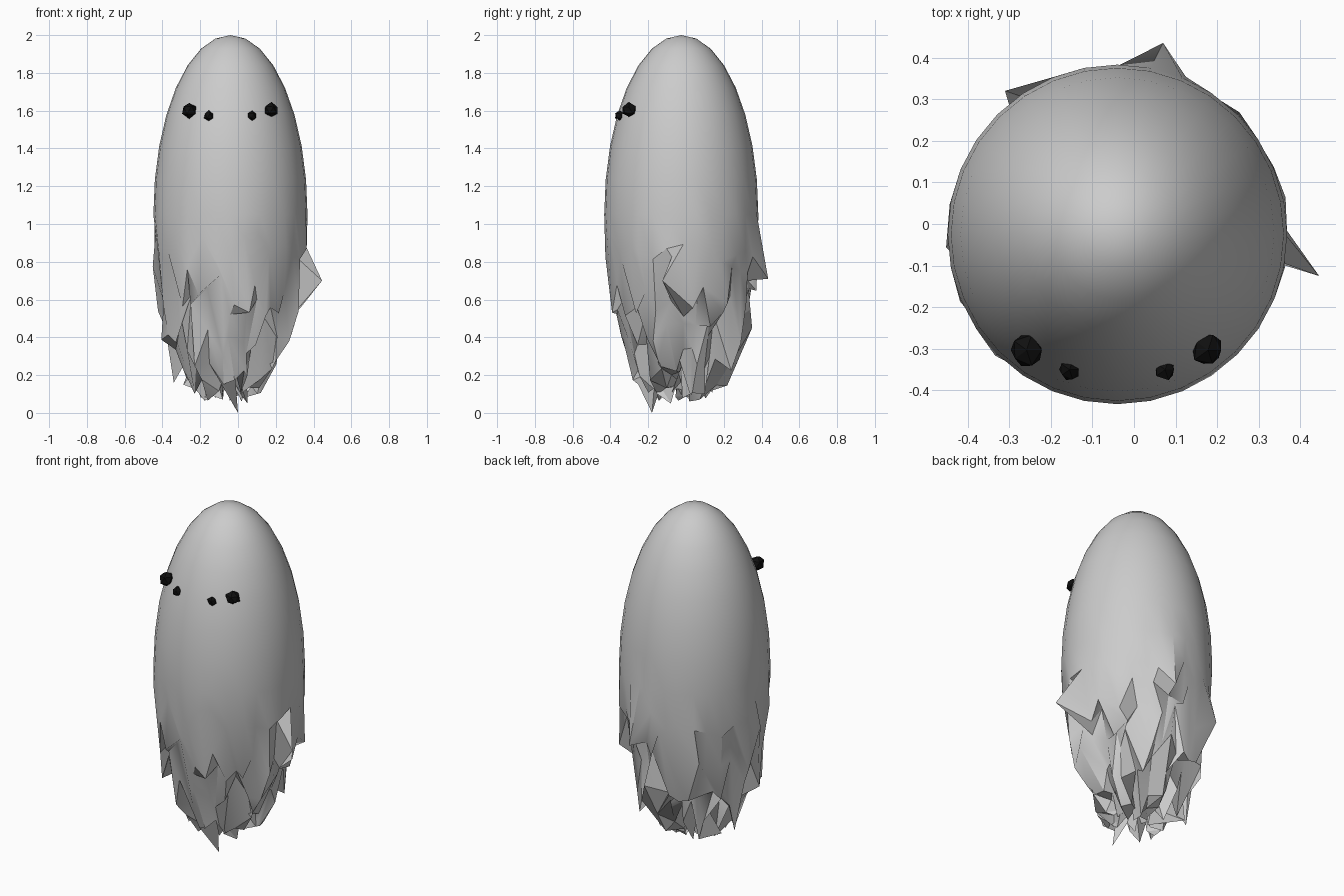
import bpy, bmesh, math, random
from mathutils import Vector

if "Cube" in bpy.data.objects:
    bpy.data.objects.remove(bpy.data.objects["Cube"])

random.seed(5)
CX, CY, CZ = -0.04, -0.025, 1.05      # body centre
R, RZ = 0.408, 0.95                   # body radius and half height


def finish(name, bm, smooth_angle=None, mat=None):
    mesh = bpy.data.meshes.new(name)
    bm.to_mesh(mesh)
    bm.free()
    ob = bpy.data.objects.new(name, mesh)
    bpy.context.collection.objects.link(ob)
    if mat:
        mesh.materials.append(mat)
    if smooth_angle:
        bpy.ops.object.select_all(action='DESELECT')
        ob.select_set(True)
        bpy.context.view_layer.objects.active = ob
        bpy.ops.object.shade_smooth_by_angle(angle=math.radians(smooth_angle))
    return ob


# Body: tall egg shape whose lower half is torn into ragged tatters
bm = bmesh.new()
bmesh.ops.create_uvsphere(bm, u_segments=32, v_segments=16, radius=1)
for v in bm.verts:
    v.co = Vector((CX + v.co.x * R, CY + v.co.y * R, CZ + v.co.z * RZ))
ragged = [v for v in bm.verts if v.co.z < 0.9]
for v in ragged:
    top_row = v.co.z > 0.8
    a = 0.012 if top_row else 0.035
    h = 0.09 if top_row else 0.16
    v.co.x += random.uniform(-a, a)
    v.co.y += random.uniform(-a, a)
    # reflect low points upwards so the hem stays jagged
    v.co.z = 0.06 + abs(v.co.z + random.uniform(-h, h) - 0.06)
    d = Vector((v.co.x - CX, v.co.y - CY))
    if d.length > 0.415:
        d *= 0.415 / d.length
    v.co.x, v.co.y = CX + d.x, CY + d.y

# Longest tatters that stick out of the outline
spikes = [(0.445, -0.125, 0.70), (0.07, 0.435, 0.71), (-0.31, 0.32, 0.66),
          (-0.34, 0.03, 0.16), (-0.29, 0.08, 0.15), (0.0, -0.18, 0.0),
          (-0.385, 0.0, 0.45), (0.30, -0.10, 0.47), (0.03, 0.35, 0.45),
          (0.0, 0.27, 0.26), (-0.08, -0.31, 0.30), (0.10, 0.10, 0.10),
          (0.05, -0.08, 0.05), (-0.08, 0.02, 0.07), (0.17, -0.05, 0.22)]
for s in spikes:
    p = Vector(s)
    near = min(ragged, key=lambda v: (v.co - p).length)
    near.co = p
    ragged.remove(near)
finish("body", bm, 30)

# Eyes: a large and a small dark rough bead on each side
black = bpy.data.materials.new("black")
black.diffuse_color = (0.005, 0.005, 0.005, 1)
black.use_nodes = True
black.node_tree.nodes["Principled BSDF"].inputs["Base Color"].default_value = black.diffuse_color
for kind, dx, y, z, r in (("large_eye", 0.218, -0.303, 1.603, 0.043),
                          ("small_eye", 0.115, -0.350, 1.573, 0.028)):
    for side, sx in (("left", -1), ("right", 1)):
        bm = bmesh.new()
        bmesh.ops.create_icosphere(bm, subdivisions=1, radius=r)
        for v in bm.verts:
            v.co *= random.uniform(0.8, 1.08)
        bmesh.ops.translate(bm, verts=bm.verts, vec=(CX + sx * dx, y, z))
        finish(side + "_" + kind, bm, mat=black)
